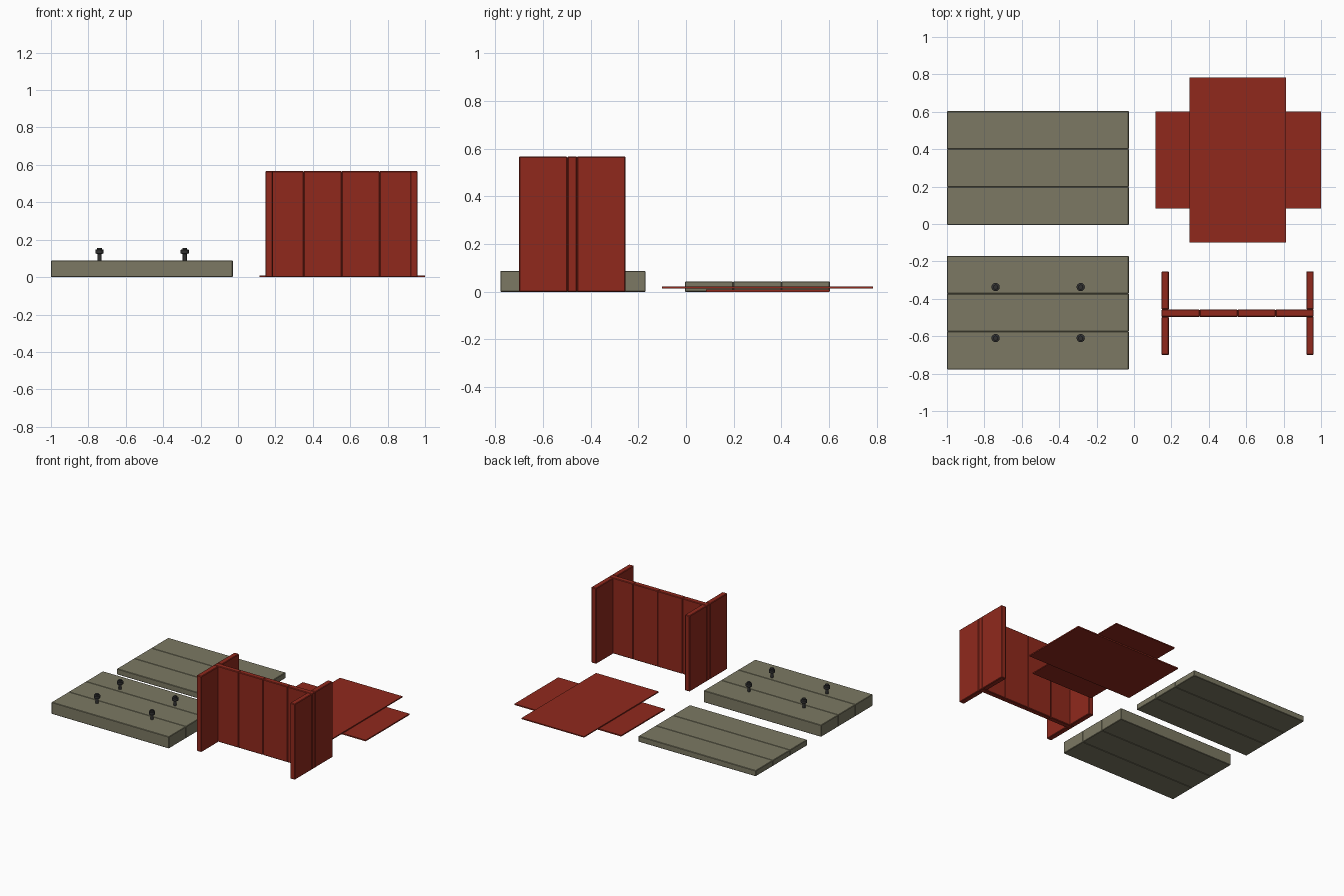
import bpy, bmesh, math

if "Cube" in bpy.data.objects:
    bpy.data.objects.remove(bpy.data.objects["Cube"])


def material(name, rgb):
    m = bpy.data.materials.new(name)
    m.diffuse_color = (*rgb, 1)
    m.use_nodes = True
    m.node_tree.nodes["Principled BSDF"].inputs["Base Color"].default_value = m.diffuse_color
    return m


OLIVE = material("olive", (0.20, 0.19, 0.125))
RED = material("red", (0.28, 0.022, 0.012))
DARK = material("dark", (0.03, 0.03, 0.03))


def finish(bm, name, mat):
    bmesh.ops.recalc_face_normals(bm, faces=bm.faces)
    me = bpy.data.meshes.new(name)
    bm.to_mesh(me)
    bm.free()
    me.materials.append(mat)
    ob = bpy.data.objects.new(name, me)
    bpy.context.collection.objects.link(ob)
    return ob


def box(name, x, y, z, mat, bevel=0.0):
    """Box from (min, max) pairs, with an optional small chamfer."""
    bm = bmesh.new()
    bmesh.ops.create_cube(bm, size=1)
    for v in bm.verts:
        v.co = [(r[0] + r[1]) / 2 + c * (r[1] - r[0]) for c, r in zip(v.co, (x, y, z))]
    if bevel:
        bmesh.ops.bevel(bm, geom=bm.edges[:], offset=bevel, segments=1,
                        affect='EDGES', profile=0.5)
    return finish(bm, name, mat)


def knob(name, x, y, z):
    """Stem with a stepped round head, turned about z."""
    profile = [(0, 0), (0.011, 0), (0.011, 0.036), (0.022, 0.040),
               (0.022, 0.059), (0.013, 0.062), (0.013, 0.070), (0, 0.070)]
    bm = bmesh.new()
    verts = [bm.verts.new((x + r, y, z + h)) for r, h in profile]
    edges = [bm.edges.new(p) for p in zip(verts, verts[1:])]
    bmesh.ops.spin(bm, geom=verts + edges, cent=(x, y, 0), axis=(0, 0, 1),
                   angle=math.tau, steps=16, use_duplicate=False)
    bmesh.ops.remove_doubles(bm, verts=bm.verts, dist=0.0005)
    return finish(bm, name, DARK)


# Two olive plank panels: thin one at the back, thick one at the front
for label, y0, height in (("thin", -0.005, 0.043), ("thick", -0.778, 0.088)):
    for i in range(3):
        ya = y0 + i * 0.2027
        box(f"{label}_panel_plank_{i + 1}", (-1.0, -0.028), (ya, ya + 0.2027),
            (0, height), OLIVE, 0.003)

# Four knobs on the thick panel
for i, (x, y) in enumerate([(x, y) for x in (-0.74, -0.285) for y in (-0.337, -0.61)]):
    knob(f"knob_{i + 1}", x, y, 0.087)

# Red H-shaped stand: four boards across the middle
for i in range(4):
    xa = 0.147 + i * 0.2035
    box(f"stand_middle_board_{i + 1}", (xa, xa + 0.2035), (-0.497, -0.457),
        (0, 0.567), RED, 0.004)

# Two wing boards at each end of the stand
for side, xa in (("left", 0.147), ("right", 0.921)):
    for end, y in (("front", (-0.70, -0.497)), ("back", (-0.457, -0.253))):
        box(f"stand_{side}_{end}_board", (xa, xa + 0.04), y, (0, 0.567), RED, 0.004)

# Crossed thin red sheets lying flat
box("lower_sheet", (0.115, 0.999), (0.084, 0.602), (0, 0.009), RED)
box("upper_sheet", (0.296, 0.814), (-0.1, 0.783), (0.013, 0.021), RED)
